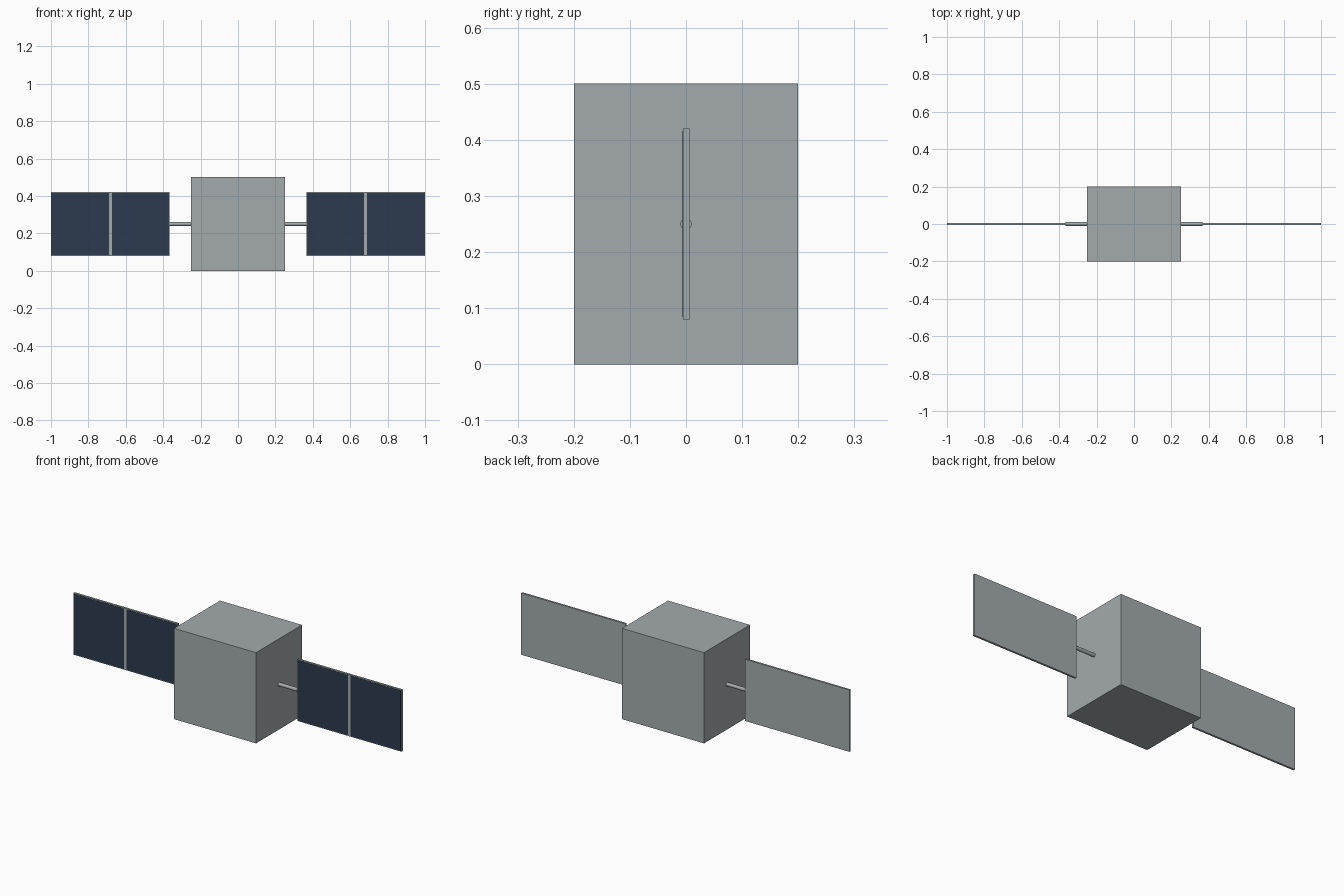
import bpy
import math

default = bpy.data.objects.get("Cube")
if default:
    bpy.data.objects.remove(default, do_unlink=True)


def make_material(name, rgb):
    mat = bpy.data.materials.new(name)
    mat.use_nodes = True
    color = (*rgb, 1.0)
    mat.diffuse_color = color
    mat.node_tree.nodes["Principled BSDF"].inputs["Base Color"].default_value = color
    return mat


hull_grey = make_material("hull grey", (0.37, 0.41, 0.42))
cell_blue = make_material("cell navy", (0.025, 0.042, 0.076))


def box(name, low, high, mat):
    """Box spanning two opposite corners."""
    bpy.ops.mesh.primitive_cube_add(size=1)
    obj = bpy.context.object
    obj.name = name
    for v in obj.data.vertices:
        v.co = [h if c > 0 else l for c, l, h in zip(v.co, low, high)]
    obj.data.materials.append(mat)
    return obj


# Main body
HEIGHT = 0.5
MID = HEIGHT / 2
HALF = 0.25
body = box("body", (-HALF, -0.2, 0), (HALF, 0.2, HEIGHT), hull_grey)

# Solar wing dimensions
INNER, OUTER = 0.365, 1.0
BOTTOM, TOP = 0.08, 0.42
THICK = 0.006
RIM = 0.004
RIB = 0.008
CENTRE = (INNER + OUTER) / 2

for side, label in ((1, "left"), (-1, "right")):
    def wing_box(name, x0, x1, y0, y1, z0, z1, mat):
        xs = sorted((side * x0, side * x1))
        return box(f"{label}_{name}", (xs[0], y0, z0), (xs[1], y1, z1), mat)

    # Backing panel
    wing_box("panel", INNER, OUTER, -THICK + 0.001, THICK, BOTTOM, TOP, hull_grey)

    # Two thin cell plates separated by a rib
    for name, x0, x1 in (("inner_cells", INNER + RIM, CENTRE - RIB),
                         ("outer_cells", CENTRE + RIB, OUTER - RIM)):
        wing_box(name, x0, x1, -THICK, 0, BOTTOM + RIM, TOP - RIM, cell_blue)

    # Round strut joining body and panel
    bpy.ops.mesh.primitive_cylinder_add(
        vertices=24, radius=0.01, depth=INNER - HALF,
        location=(side * (INNER + HALF) / 2, 0, MID),
        rotation=(0, math.pi / 2, 0))
    strut = bpy.context.object
    strut.name = f"{label}_strut"
    strut.data.materials.append(hull_grey)
    bpy.ops.object.shade_smooth_by_angle(angle=math.radians(40))
